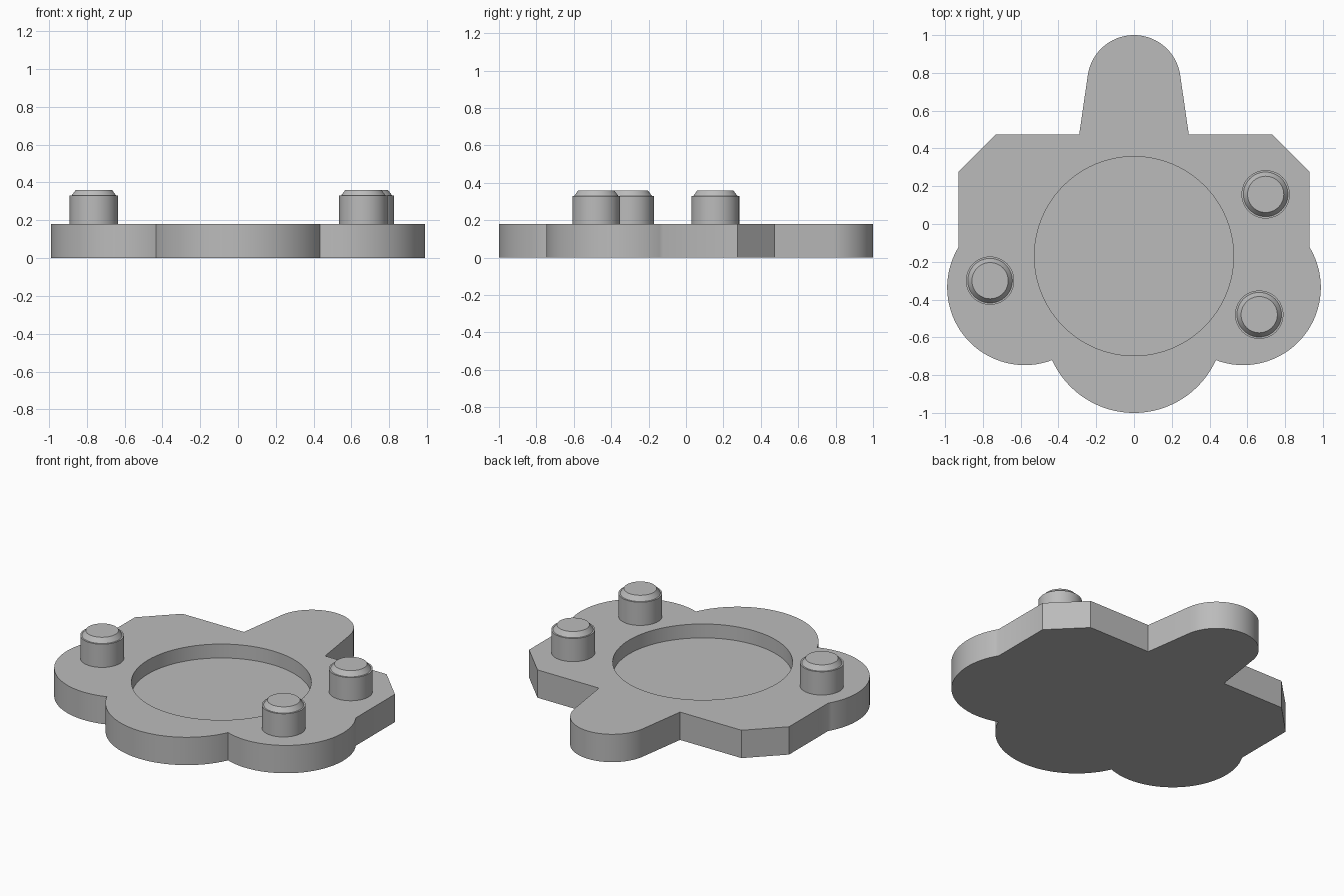
import bpy, bmesh, math

if "Cube" in bpy.data.objects:
    bpy.data.objects.remove(bpy.data.objects["Cube"])

grey = bpy.data.materials.new("neutral_grey")
grey.diffuse_color = (0.5, 0.5, 0.5, 1)
grey.use_nodes = True
grey.node_tree.nodes["Principled BSDF"].inputs["Base Color"].default_value = grey.diffuse_color


def arc(cx, cy, r, start, end, n):
    """Points along a circle arc, angles in degrees."""
    return [(cx + r * math.cos(math.radians(start + (end - start) * i / n)),
             cy + r * math.sin(math.radians(start + (end - start) * i / n)))
            for i in range(n + 1)]


def finish(name, bm):
    bmesh.ops.recalc_face_normals(bm, faces=bm.faces)
    mesh = bpy.data.meshes.new(name)
    bm.to_mesh(mesh)
    bm.free()
    mesh.materials.append(grey)
    obj = bpy.data.objects.new(name, mesh)
    bpy.context.collection.objects.link(obj)
    return obj


def prism(name, points, z0, z1):
    bm = bmesh.new()
    face = bm.faces.new([bm.verts.new((x, y, z0)) for x, y in points])
    new = bmesh.ops.extrude_face_region(bm, geom=[face])["geom"]
    bmesh.ops.translate(bm, vec=(0, 0, z1 - z0),
                        verts=[v for v in new if isinstance(v, bmesh.types.BMVert)])
    return finish(name, bm)


def smooth(obj):
    bpy.ops.object.select_all(action='DESELECT')
    obj.select_set(True)
    bpy.context.view_layer.objects.active = obj
    bpy.ops.object.shade_smooth_by_angle(angle=math.radians(30))


def angle_to(cx, cy, x, y):
    return math.degrees(math.atan2(y - cy, x - cx))


# Right half of the plate outline, from the bottom lobe up to the tab tip
notch = (0.435, -0.721)
half = arc(0, -0.524, 0.476, -90, angle_to(0, -0.524, *notch), 24)
half += arc(0.578, -0.336, 0.411, angle_to(0.578, -0.336, *notch),
            angle_to(0.578, -0.336, 0.93, -0.124), 48)[1:]
half += [(0.93, 0.275), (0.73, 0.475), (0.29, 0.475)]
half += arc(0, 0.753, 0.247, 8.5, 90, 24)
outline = half + [(-x, y) for x, y in half[-2:0:-1]]

# Base plate with a round pocket cut halfway down
plate = prism("base_plate", outline, 0, 0.18)
cutter = prism("pocket_cutter", arc(0, -0.17, 0.527, 0, 360, 96)[:-1], 0.09, 0.3)
cutter.hide_render = True
cutter.hide_set(True)
cut = plate.modifiers.new("pocket", 'BOOLEAN')
cut.operation = 'DIFFERENCE'
cut.solver = 'EXACT'
cut.object = cutter
bpy.context.view_layer.objects.active = plate
plate.select_set(True)
bpy.ops.object.modifier_apply(modifier=cut.name)
bpy.data.objects.remove(cutter)
smooth(plate)

# Three pins: straight shaft, narrow ledge, tapered cap
pin_profile = [(0.128, 0.17), (0.128, 0.33), (0.118, 0.33), (0.096, 0.36)]
pins = {"pin_back_right": (0.697, 0.157),
        "pin_front_right": (0.663, -0.48),
        "pin_left": (-0.762, -0.30)}
for name, (px, py) in pins.items():
    bm = bmesh.new()
    rings = [[bm.verts.new((x, y, z)) for x, y in arc(px, py, r, 0, 360, 48)[:-1]]
             for r, z in pin_profile]
    for low, high in zip(rings, rings[1:]):
        for i in range(48):
            j = (i + 1) % 48
            bm.faces.new((low[i], low[j], high[j], high[i]))
    bm.faces.new(rings[0])
    bm.faces.new(rings[-1])
    smooth(finish(name, bm))
